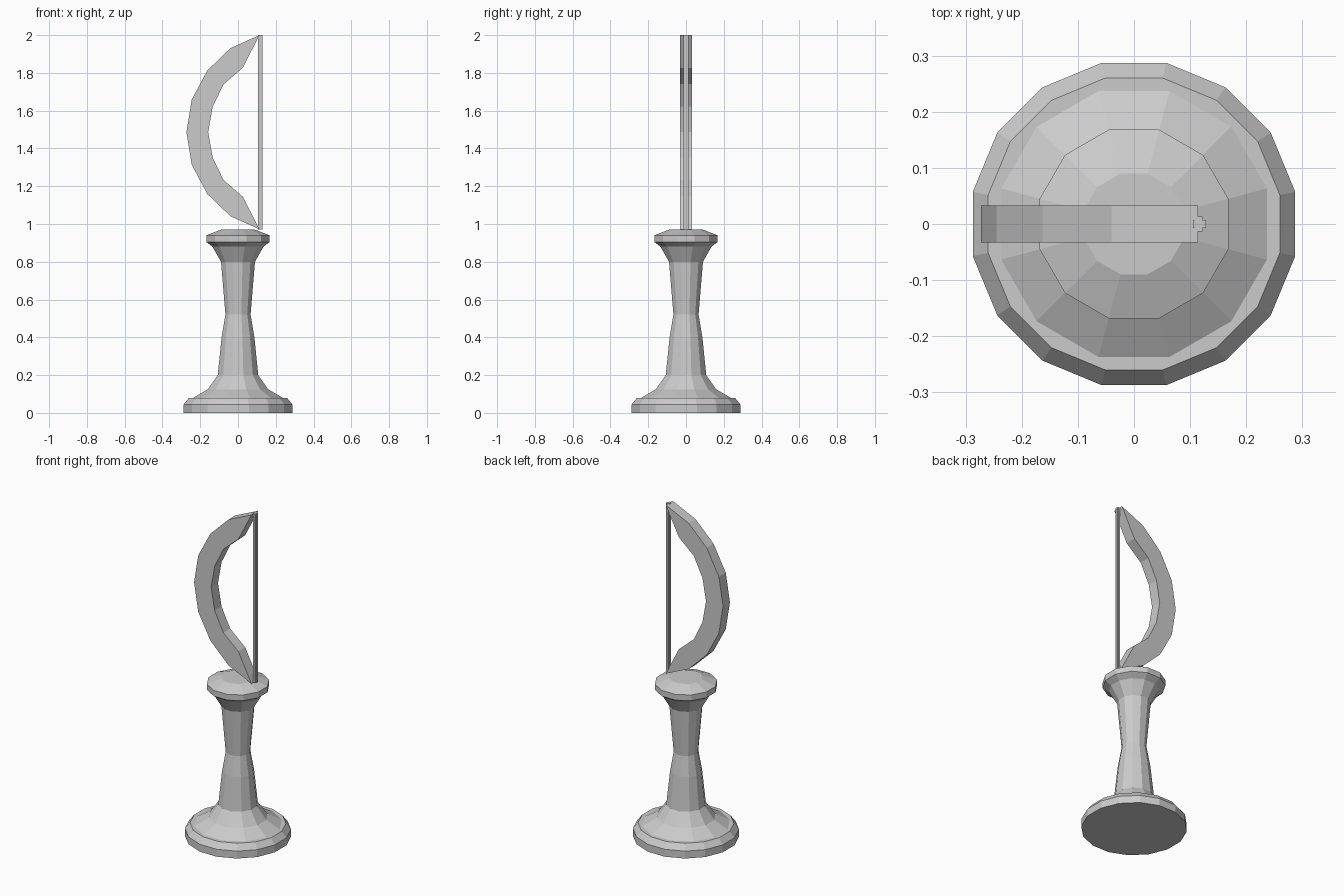
import bpy, bmesh
from math import pi, cos, sin

old = bpy.data.objects.get("Cube")
if old:
    bpy.data.objects.remove(old)

grey = bpy.data.materials.new("plain_grey")
grey.use_nodes = True
colour = (0.6, 0.6, 0.6, 1)
grey.diffuse_color = colour
grey.node_tree.nodes["Principled BSDF"].inputs["Base Color"].default_value = colour


def finish(name, bm):
    bmesh.ops.recalc_face_normals(bm, faces=bm.faces)
    mesh = bpy.data.meshes.new(name)
    bm.to_mesh(mesh)
    bm.free()
    mesh.materials.append(grey)
    obj = bpy.data.objects.new(name, mesh)
    bpy.context.collection.objects.link(obj)
    return obj


def lathe(name, sides, profile):
    """Faceted turned part; profile holds (radius, height), flat side facing +x."""
    bm = bmesh.new()
    rings = []
    for r, z in profile:
        angles = [(i + 0.5) * 2 * pi / sides for i in range(sides)]
        rings.append([bm.verts.new((r * cos(a), r * sin(a), z)) for a in angles])
    for low, high in zip(rings, rings[1:]):
        for i in range(sides):
            j = (i + 1) % sides
            bm.faces.new((low[i], low[j], high[j], high[i]))
    bm.faces.new(rings[0][::-1])
    bm.faces.new(rings[-1])
    return finish(name, bm)


def extrude(bm, points, offset):
    """Close the outline and extrude it by the offset."""
    face = bm.faces.new([bm.verts.new(p) for p in points])
    new = bmesh.ops.extrude_face_region(bm, geom=[face])["geom"]
    verts = [v for v in new if isinstance(v, bmesh.types.BMVert)]
    bmesh.ops.translate(bm, vec=offset, verts=verts)


# Foot and turned column
lathe("base_plinth", 16, [(0.293, 0), (0.293, 0.045), (0.265, 0.08)])
lathe("column", 12, [(0.247, 0.079), (0.165, 0.125), (0.111, 0.2), (0.09, 0.4),
                     (0.069, 0.52), (0.093, 0.8), (0.14, 0.88), (0.174, 0.905),
                     (0.174, 0.94), (0.093, 0.97)])

# Crescent: upper halves of both arcs, mirrored about the middle height
MID, HALF = 1.486, 0.033
outer = [(-0.04, 0.445), (-0.163, 0.326), (-0.245, 0.172)]
inner = [(0.025, 0.341), (-0.076, 0.254), (-0.134, 0.135)]


def arc(upper, middle_x):
    return upper + [(middle_x, 0)] + [(x, -z) for x, z in reversed(upper)]


tip = (0.114, 0.514)
outline = [tip] + arc(outer, -0.273) + [(tip[0], -tip[1])] + arc(inner, -0.158)[::-1]
bm = bmesh.new()
extrude(bm, [(x, -HALF, MID + z) for x, z in outline], (0, 2 * HALF, 0))
finish("crescent", bm)

# Upright string with a cross-shaped section
cx, a, b, c, d = 0.117, 0.0115, 0.0055, 0.0135, 0.0075
quarter = [(a, d), (b, d), (b, c)]
section = quarter + [(-x, y) for x, y in reversed(quarter)]
section += [(-x, -y) for x, y in section]
bm = bmesh.new()
extrude(bm, [(cx + x, y, 0.972) for x, y in section], (0, 0, 1.028))
finish("string", bm)
